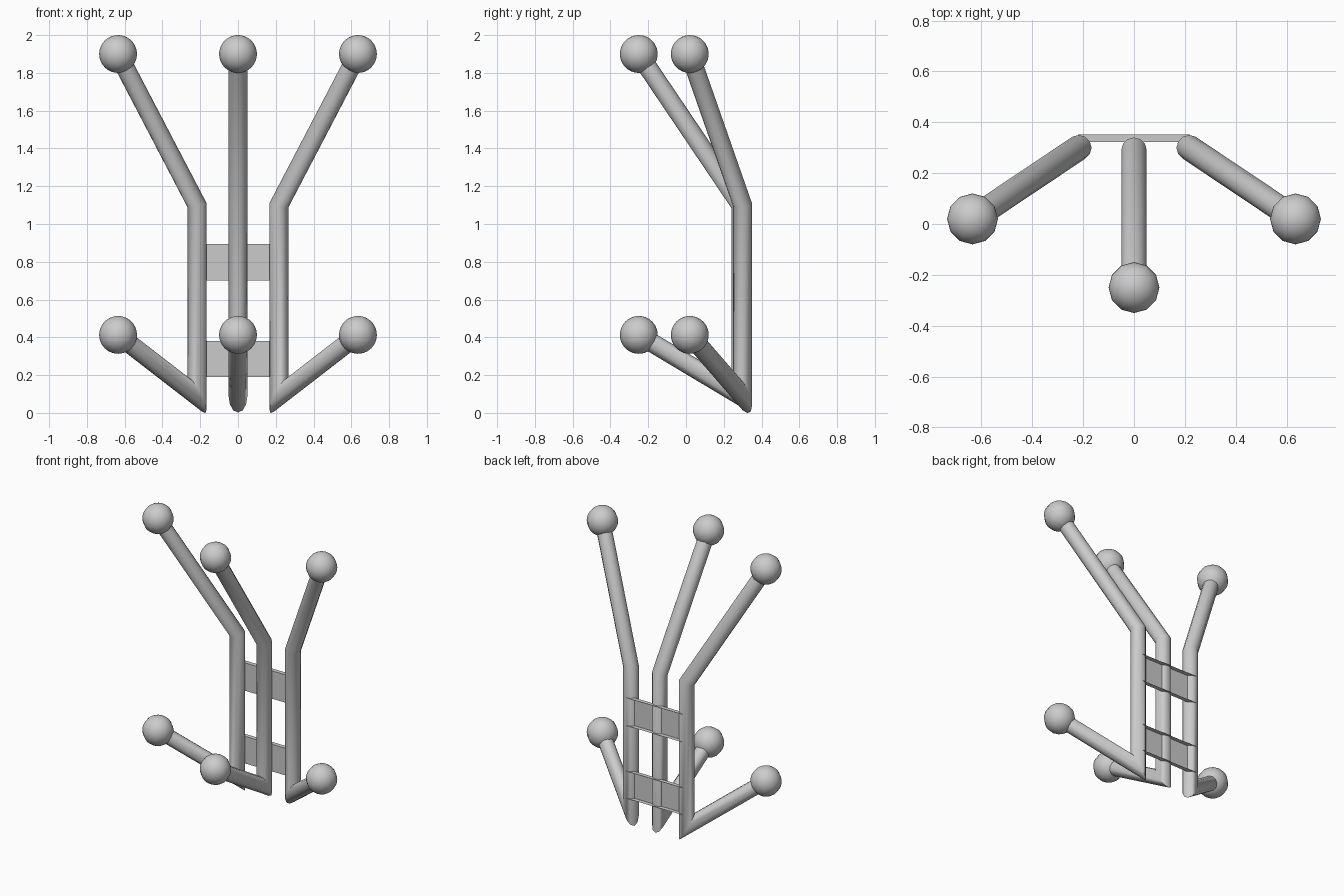
import bpy, bmesh, math
from mathutils import Vector

if "Cube" in bpy.data.objects:
    bpy.data.objects.remove(bpy.data.objects["Cube"])

R, SIDES = 0.05, 12


def finish(name, bm, smooth=True):
    me = bpy.data.meshes.new(name)
    bmesh.ops.recalc_face_normals(bm, faces=bm.faces)
    bm.to_mesh(me)
    bm.free()
    ob = bpy.data.objects.new(name, me)
    bpy.context.collection.objects.link(ob)
    if smooth:
        bpy.ops.object.select_all(action='DESELECT')
        ob.select_set(True)
        bpy.context.view_layer.objects.active = ob
        bpy.ops.object.shade_smooth_by_angle(angle=math.radians(40))
    return ob


def slide(points, direction, origin, normal):
    """Move points along a direction until they lie on a plane."""
    return [p + direction * ((origin - p).dot(normal) / direction.dot(normal)) for p in points]


def rod(name, path):
    """Round rod along a path with true mitred corners; the middle run is vertical."""
    p = [Vector(v) for v in path]
    d = [(p[i + 1] - p[i]).normalized() for i in range(3)]
    circle = [p[1] + Vector((R * math.cos(a), R * math.sin(a), 0))
              for a in (2 * math.pi * i / SIDES for i in range(SIDES))]
    low = slide(circle, d[1], p[1], (d[0] + d[1]).normalized())
    high = slide(circle, d[1], p[2], (d[1] + d[2]).normalized())
    rings = [slide(low, d[0], p[0], d[0]), low, high, slide(high, d[2], p[3], d[2])]
    bm = bmesh.new()
    rings = [[bm.verts.new(v) for v in ring] for ring in rings]
    for a, b in zip(rings, rings[1:]):
        for i in range(SIDES):
            j = (i + 1) % SIDES
            bm.faces.new((a[i], a[j], b[j], b[i]))
    bm.faces.new(rings[0])
    bm.faces.new(rings[-1])
    finish(name, bm)


def ball(name, loc):
    bm = bmesh.new()
    bmesh.ops.create_uvsphere(bm, u_segments=12, v_segments=20, radius=0.1)
    bmesh.ops.translate(bm, verts=bm.verts, vec=loc)
    finish(name, bm)


# Three bent rods, each with a ball on the upper and lower end
for side, rx, ry, bx, by in (("left", -0.217, 0.30, -0.635, 0.02),
                             ("middle", 0, 0.29, 0, -0.25),
                             ("right", 0.217, 0.30, 0.635, 0.02)):
    rod(side + "_rod", [(bx, by, 0.413), (rx, ry, 0.09), (rx, ry, 1.1), (bx, by, 1.9)])
    ball(side + "_upper_ball", (bx, by, 1.9))
    ball(side + "_lower_ball", (bx, by, 0.413))

# Two cross braces: shallow channels open at the back
for name, z0, z1 in (("lower_brace", 0.19, 0.38), ("upper_brace", 0.70, 0.895)):
    bm = bmesh.new()
    section = [(0.352, z0), (0.322, z0), (0.322, z1), (0.352, z1)]
    rows = [[bm.verts.new((x, y, z)) for y, z in section] for x in (-0.22, 0.22)]
    for i in range(3):
        bm.faces.new((rows[0][i], rows[0][i + 1], rows[1][i + 1], rows[1][i]))
    finish(name, bm, smooth=False)
